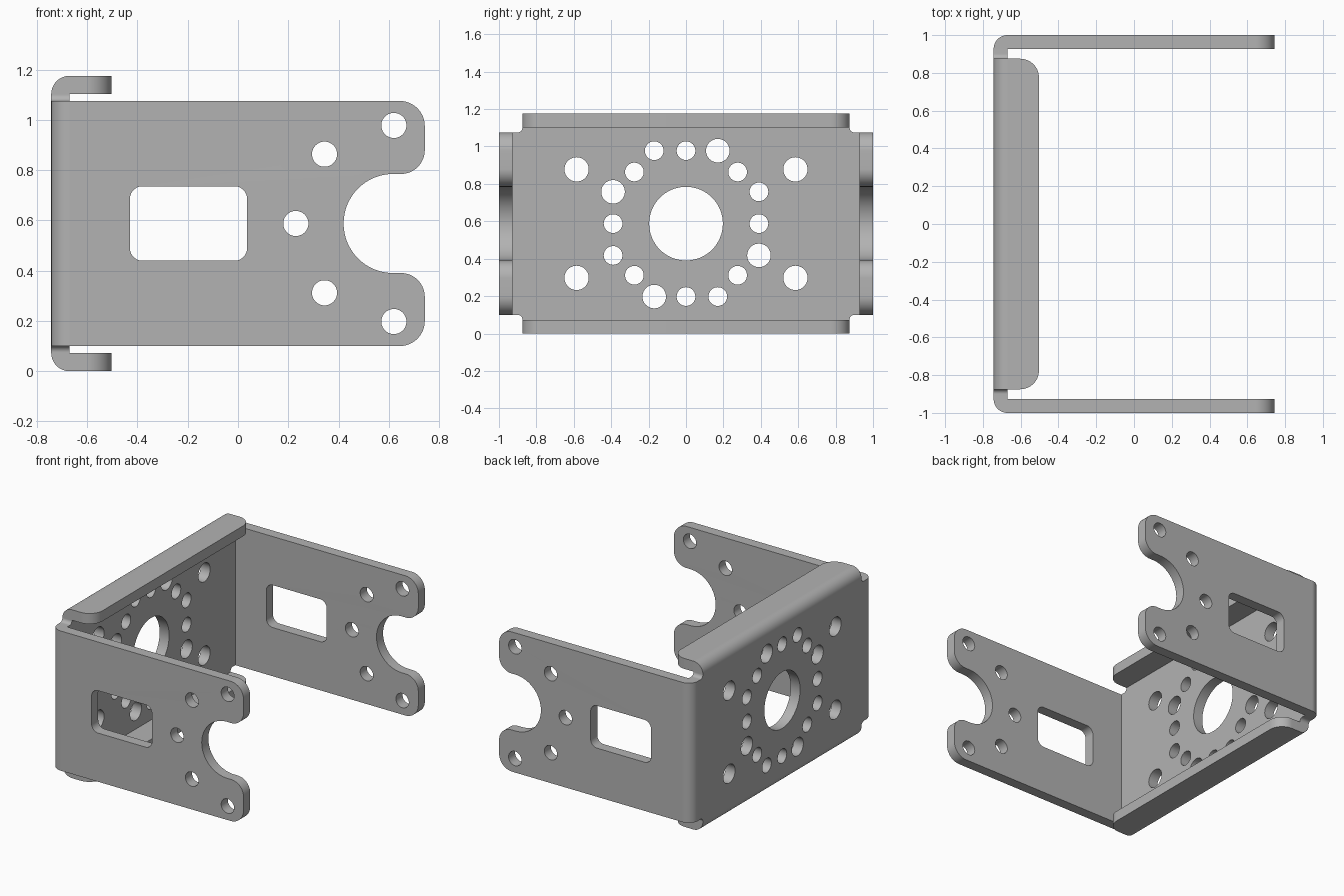
import bpy
import bmesh
import math
from mathutils import Matrix, Vector

cube = bpy.data.objects.get("Cube")
if cube:
    bpy.data.objects.remove(cube, do_unlink=True)

T = 0.073             # sheet thickness
BACK, TIP = -0.743, 0.743
INNER = BACK + T      # inside of the back plate
MID = 0.5875          # mid height
HALF = 0.4875         # half height of the walls
FLANGE = 0.875        # half length of the flanges

steel = bpy.data.materials.new("grey steel")
steel.use_nodes = True
steel.diffuse_color = (0.45, 0.45, 0.45, 1)
steel.node_tree.nodes["Principled BSDF"].inputs["Base Color"].default_value = (0.45, 0.45, 0.45, 1)

# Axis frames: drawing plane to model space
XY = Matrix.Identity(3)
XZ = Matrix(((1, 0, 0), (0, 0, -1), (0, 1, 0)))
YZ = Matrix(((0, 0, 1), (1, 0, 0), (0, 1, 0)))


def rounded(corners, steps=16):
    """Outline from (x, y, radius) corners, each rounded by an arc."""
    out = []
    for i, (x, y, r) in enumerate(corners):
        p = Vector((x, y))
        a = (Vector(corners[i - 1][:2]) - p).normalized()
        b = (Vector(corners[(i + 1) % len(corners)][:2]) - p).normalized()
        if r == 0:
            pts = [p]
        else:
            # right-angled corners only
            c = p + (a + b) * r
            pts = []
            for k in range(steps + 1):
                t = k / steps * math.pi / 2
                pts.append(c - b * r * math.cos(t) - a * r * math.sin(t))
        for q in pts:
            if not out or (q - out[-1]).length > 1e-5:
                out.append(q)
    return out


def box(x0, x1, y0, y1, r=0):
    return rounded([(x0, y0, r), (x1, y0, r), (x1, y1, r), (x0, y1, r)])


def circle(x, y, r, n=40):
    return [Vector((x + r * math.cos(2 * math.pi * k / n),
                    y + r * math.sin(2 * math.pi * k / n))) for k in range(n)]


def plate(name, loops, frame, centre, thickness):
    """Sheet cut from an outline and its holes."""
    cu = bpy.data.curves.new(name + "_outline", "CURVE")
    cu.dimensions = "2D"
    cu.fill_mode = "BOTH"
    cu.extrude = thickness / 2
    for loop in loops:
        sp = cu.splines.new("POLY")
        sp.points.add(len(loop) - 1)
        for pt, q in zip(sp.points, loop):
            pt.co = (q.x, q.y, 0, 1)
        sp.use_cyclic_u = True
    tmp = bpy.data.objects.new(name + "_outline", cu)
    bpy.context.collection.objects.link(tmp)
    dg = bpy.context.evaluated_depsgraph_get()
    me = bpy.data.meshes.new_from_object(tmp.evaluated_get(dg))
    bpy.data.objects.remove(tmp, do_unlink=True)
    me.name = name
    bm = bmesh.new()
    bm.from_mesh(me)
    bmesh.ops.remove_doubles(bm, verts=bm.verts, dist=1e-5)
    bm.transform(Matrix.Translation(centre) @ frame.to_4x4())
    bmesh.ops.recalc_face_normals(bm, faces=bm.faces)
    bm.to_mesh(me)
    bm.free()
    me.materials.clear()
    me.materials.append(steel)
    ob = bpy.data.objects.new(name, me)
    bpy.context.collection.objects.link(ob)
    bpy.ops.object.select_all(action="DESELECT")
    ob.select_set(True)
    bpy.context.view_layer.objects.active = ob
    bpy.ops.object.shade_smooth_by_angle(angle=math.radians(30))
    return ob


def bend(name, edge, side, frame, centre, length):
    """Quarter-round fold, sharp inside and rounded outside."""
    far = edge + side * T
    loop = rounded([(INNER, edge, 0), (INNER, far, 0), (BACK, far, T), (BACK, edge, 0)])
    plate(name, [loop], frame, centre, length)


# Side walls: fork-ended plate with a window and a ring of holes
R = 0.197
wall = [rounded([(INNER, -HALF, 0), (TIP, -HALF, 0.1), (TIP, -R, 0.095),
                 (0.42, -R, R), (0.42, R, R), (TIP, R, 0.095),
                 (TIP, HALF, 0.1), (INNER, HALF, 0)]),
        box(-0.43, 0.036, -0.148, 0.148, 0.05)]
for k in range(5):
    t = math.pi / 2 + k * math.pi / 4
    wall.append(circle(0.62 + 0.39 * math.cos(t), 0.39 * math.sin(t), 0.05))
for side, word in ((-1, "front"), (1, "rear")):
    plate(word + "_wall", wall, XZ, (0, side * (1 - T / 2), MID), T)
    bend(word + "_wall_bend", side * (1 - T), side, XY, (0, 0, MID), 2 * HALF)

# Back plate with relief cuts at its four corners
W, H, F = 1 - T, MID - T, 0.025
outline = []
for sx, sy in ((1, -1), (1, 1), (-1, 1), (-1, -1)):
    corner = [(sx * FLANGE, sy * H, 0), (sx * FLANGE, sy * HALF, F), (sx * W, sy * HALF, 0)]
    outline += corner if sx * sy < 0 else corner[::-1]
back = [rounded(outline), circle(0, 0, 0.197, 64)]
back += [circle(sx * 0.585, sy * 0.29, 0.065) for sx in (-1, 1) for sy in (-1, 1)]
for k in range(4):
    turn = Matrix.Rotation(k * math.pi / 2, 2)
    for x, y, r in ((0, 0.39, 0.05), (0.276, 0.276, 0.05),
                    (0.17, 0.39, 0.063), (-0.17, 0.39, 0.05)):
        p = turn @ Vector((x, y))
        back.append(circle(p.x, p.y, r))
plate("back_plate", back, YZ, (BACK + T / 2, 0, MID), T)

# Upper and lower flanges
lip = [rounded([(INNER, -FLANGE, 0), (-0.503, -FLANGE, 0.1),
                (-0.503, FLANGE, 0.1), (INNER, FLANGE, 0)])]
for side, word in ((-1, "lower"), (1, "upper")):
    plate(word + "_flange", lip, XY, (0, 0, MID + side * (MID - T / 2)), T)
    bend(word + "_flange_bend", side * H, side, XZ, (0, 0, MID), 2 * FLANGE)
